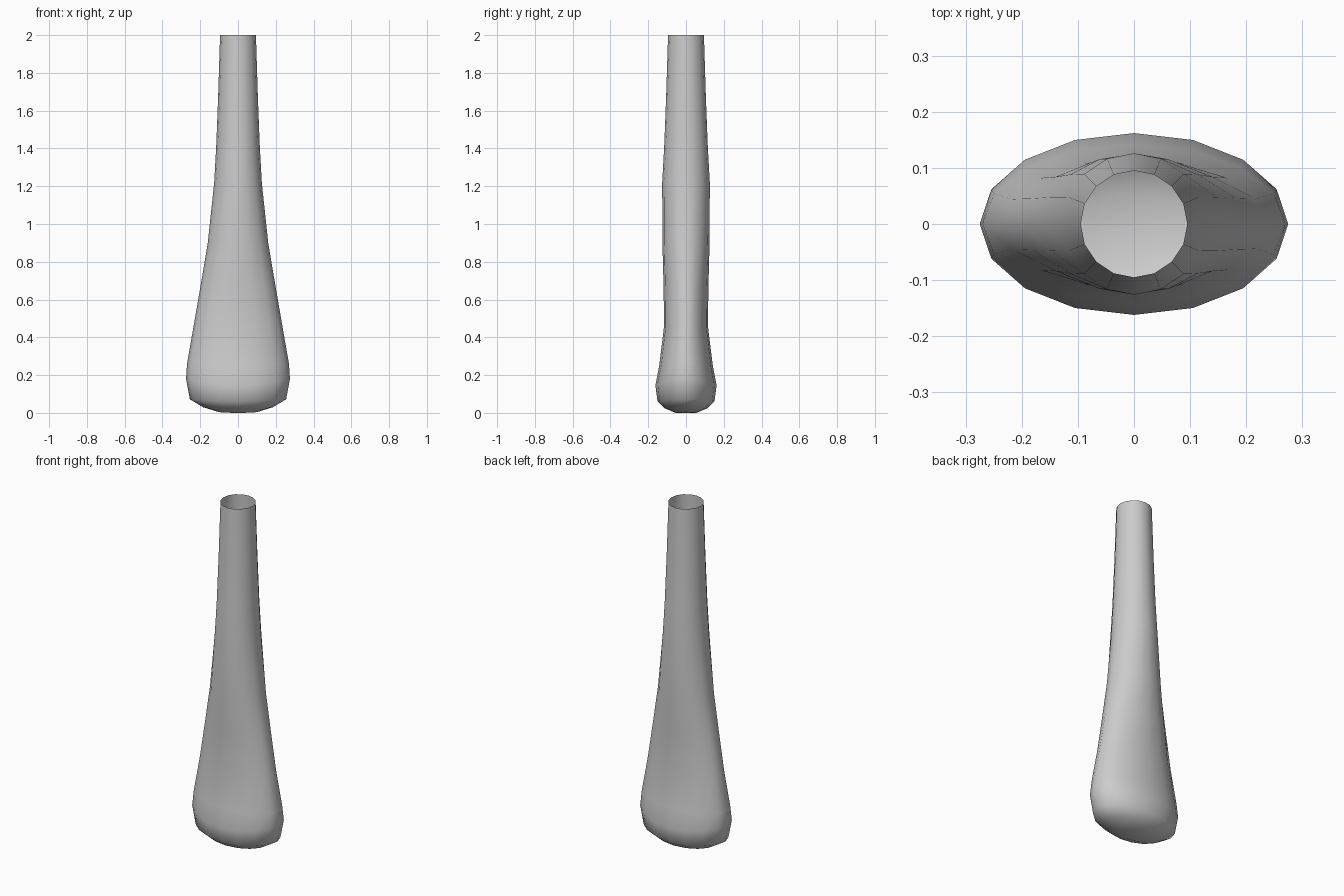
import bpy, bmesh, math

if "Cube" in bpy.data.objects:
    bpy.data.objects.remove(bpy.data.objects["Cube"])

SIDES = 16
# Elliptical rings: half width x, half depth y, height at front/back, extra height at the sides
RINGS = [
    (0.100, 0.055, 0.000, 0.004),
    (0.185, 0.112, 0.024, 0.006),
    (0.255, 0.151, 0.062, 0.010),
    (0.275, 0.162, 0.145, 0.035),
    (0.270, 0.142, 0.250, 0.010),
    (0.235, 0.116, 0.460, 0.000),
    (0.197, 0.119, 0.680, 0.000),
    (0.160, 0.125, 0.900, 0.000),
    (0.126, 0.126, 1.220, 0.000),
    (0.115, 0.115, 1.420, 0.000),
    (0.105, 0.105, 1.680, 0.000),
    (0.095, 0.095, 2.000, 0.000),
]

# Body: flattened foot blending into a round, open neck
bm = bmesh.new()
rings = []
for rx, ry, z, side in RINGS:
    ring = []
    for i in range(SIDES):
        a = 2 * math.pi * i / SIDES
        c, s = math.cos(a), math.sin(a)
        ring.append(bm.verts.new((rx * c, ry * s, z + side * c * c)))
    rings.append(ring)

for low, high in zip(rings, rings[1:]):
    for i in range(SIDES):
        j = (i + 1) % SIDES
        bm.faces.new((low[i], low[j], high[j], high[i]))

# Closed bottom, open top
base = bm.verts.new((0, 0, 0))
for i in range(SIDES):
    bm.faces.new((base, rings[0][(i + 1) % SIDES], rings[0][i]))

for f in bm.faces:
    f.smooth = True
mesh = bpy.data.meshes.new("flattened_vase")
bm.to_mesh(mesh)
bm.free()
body = bpy.data.objects.new("flattened_vase", mesh)
bpy.context.collection.objects.link(body)
